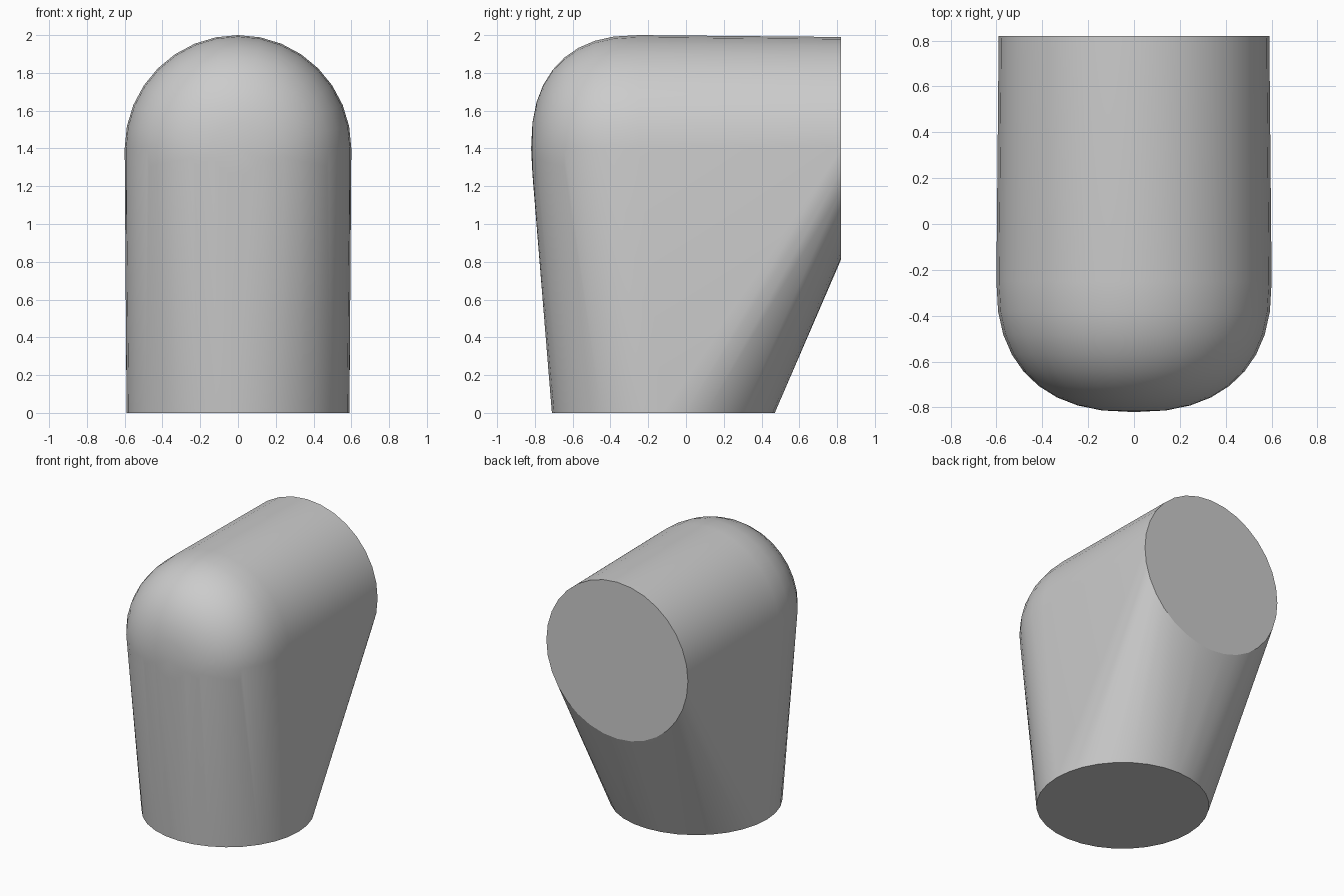
import bpy, bmesh
from math import sin, cos, pi, radians

cube = bpy.data.objects.get("Cube")
if cube:
    bpy.data.objects.remove(cube, do_unlink=True)

SIDES = 32
AXIS_Z = 1.4       # height of the horizontal opening's axis
ELBOW_Y = -0.25    # where the rounded corner begins
POWER = 2 / 2.4    # slightly boxy rounding


def ring(radius, place):
    """Points of a circle, positioned by the place function."""
    angles = [2 * pi * i / SIDES for i in range(SIDES)]
    return [place(radius * cos(a), radius * sin(a)) for a in angles]


def upright(y):
    return lambda u, v: (u, y, AXIS_Z + v)


# Bottom opening and back opening
points = ring(0.59, lambda u, v: (u, v - 0.12, 0))
points += ring(0.59, upright(0.82))

# Rounded elbow: shrinking rings towards the front
STEPS = 9
for i in range(STEPS):
    t = i / STEPS * pi / 2
    points += ring(0.6 * cos(t) ** POWER, upright(ELBOW_Y - 0.57 * sin(t) ** POWER))
points.append((0, ELBOW_Y - 0.57, AXIS_Z))

# Skin wrapped tightly around the rings
bm = bmesh.new()
for p in points:
    bm.verts.new(p)
hull = bmesh.ops.convex_hull(bm, input=bm.verts[:])
loose = {g for g in hull["geom_interior"] + hull["geom_unused"]
         if isinstance(g, bmesh.types.BMVert)}
bmesh.ops.delete(bm, geom=list(loose), context="VERTS")

# Merge each flat end into a single face
bm.normal_update()
for axis, sign in ((2, -1), (1, 1)):
    cap = [f for f in bm.faces if f.normal[axis] * sign > 0.999]
    if len(cap) > 1:
        bmesh.ops.dissolve_faces(bm, faces=cap)
bmesh.ops.recalc_face_normals(bm, faces=bm.faces[:])

mesh = bpy.data.meshes.new("elbow_body")
bm.to_mesh(mesh)
bm.free()
body = bpy.data.objects.new("elbow_body", mesh)
bpy.context.collection.objects.link(body)

# Plain grey material
grey = bpy.data.materials.new("light grey")
grey.use_nodes = True
color = (0.6, 0.6, 0.6, 1)
grey.diffuse_color = color
grey.node_tree.nodes["Principled BSDF"].inputs["Base Color"].default_value = color
mesh.materials.append(grey)

# Smooth walls, crisp rims
bpy.ops.object.select_all(action="DESELECT")
body.select_set(True)
bpy.context.view_layer.objects.active = body
bpy.ops.object.shade_smooth_by_angle(angle=radians(22))
